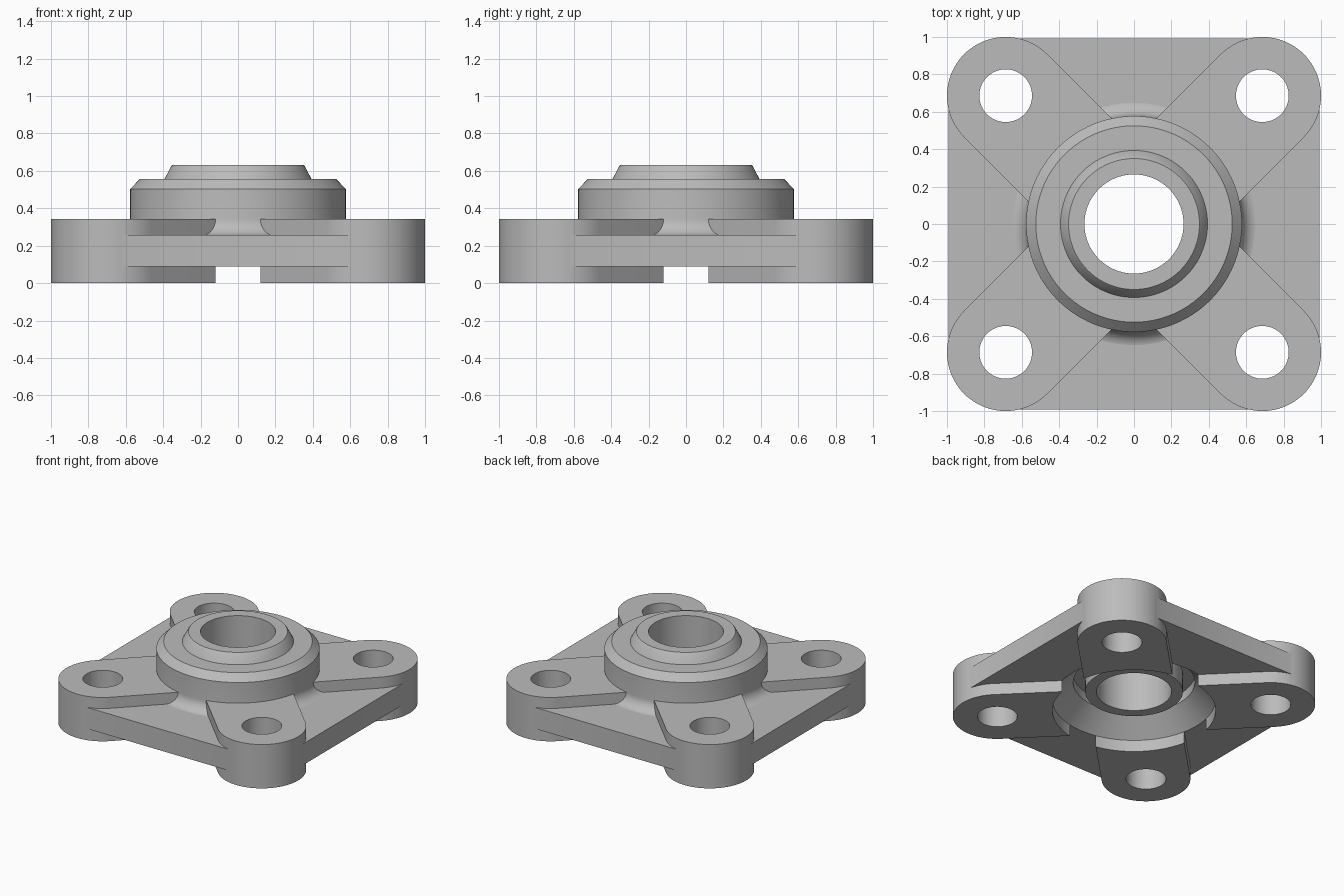
import bpy, bmesh
from math import sin, cos, pi, radians

if "Cube" in bpy.data.objects:
    bpy.data.objects.remove(bpy.data.objects["Cube"])

# Shared dimensions
BOLT = 0.686          # bolt centre offset on x and y
BOSS_R = 0.314        # rounded arm end
HUB_R = 0.577
TOP = 0.342           # arm height
CORNERS = [radians(a) for a in (45, 135, 225, 315)]

gray = bpy.data.materials.new("cast_gray")
gray.use_nodes = True
gray.diffuse_color = (0.5, 0.5, 0.5, 1)
gray.node_tree.nodes["Principled BSDF"].inputs["Base Color"].default_value = (0.5, 0.5, 0.5, 1)


def arc(cx, cy, r, start, end, n):
    return [(cx + r * cos(start + (end - start) * i / n),
             cy + r * sin(start + (end - start) * i / n)) for i in range(n + 1)]


def prism(bm, outline, z0, z1):
    """Extrude a closed outline between two heights."""
    face = bm.faces.new([bm.verts.new((x, y, z0)) for x, y in outline])
    out = bmesh.ops.extrude_face_region(bm, geom=[face])["geom"]
    verts = [v for v in out if isinstance(v, bmesh.types.BMVert)]
    bmesh.ops.translate(bm, verts=verts, vec=(0, 0, z1 - z0))


def revolve(bm, profile, steps=128):
    """Spin a closed (radius, height) profile about z."""
    rings = [[bm.verts.new((r * cos(2 * pi * i / steps), r * sin(2 * pi * i / steps), z))
              for r, z in profile] for i in range(steps)]
    n = len(profile)
    for i in range(steps):
        a, b = rings[i], rings[(i + 1) % steps]
        for j in range(n):
            k = (j + 1) % n
            bm.faces.new((a[j], b[j], b[k], a[k]))


def finish(bm, name):
    bmesh.ops.recalc_face_normals(bm, faces=bm.faces[:])
    mesh = bpy.data.meshes.new(name)
    bm.to_mesh(mesh)
    bm.free()
    obj = bpy.data.objects.new(name, mesh)
    mesh.materials.append(gray)
    bpy.context.collection.objects.link(obj)
    return obj


def activate(obj):
    bpy.ops.object.select_all(action='DESELECT')
    obj.select_set(True)
    bpy.context.view_layer.objects.active = obj


def combine(obj, other, operation):
    """Apply a boolean and discard the helper."""
    activate(obj)
    mod = obj.modifiers.new(operation, 'BOOLEAN')
    mod.object, mod.operation, mod.solver = other, operation, 'EXACT'
    bpy.ops.object.modifier_apply(modifier=mod.name)
    bpy.data.objects.remove(other)


def smooth(obj):
    activate(obj)
    bpy.ops.object.shade_smooth_by_angle(angle=radians(25))


# Square web plate with rounded corners, slightly inside the arm ends
bm = bmesh.new()
outline = []
for a in CORNERS:
    s = BOLT * 2 ** 0.5
    outline += arc(s * cos(a), s * sin(a), BOSS_R - 0.008, a - pi / 4, a + pi / 4, 16)
prism(bm, outline, 0.09, 0.256)
flange = finish(bm, "flange")

# Four diagonal arms with round ends
bm = bmesh.new()
for a in CORNERS:
    s, inner = BOLT * 2 ** 0.5, 0.45
    shape = arc(s, 0, BOSS_R, -pi / 2, pi / 2, 48) + [(inner, BOSS_R), (inner, -BOSS_R)]
    prism(bm, [(x * cos(a) - y * sin(a), x * sin(a) + y * cos(a)) for x, y in shape], 0, TOP)
combine(flange, finish(bm, "arms"), 'UNION')

# Hub opening and bolt holes
bm = bmesh.new()
prism(bm, arc(0, 0, HUB_R - 0.0005, 0, 2 * pi, 128)[:-1], -0.1, 0.8)
for a in CORNERS:
    s = BOLT * 2 ** 0.5
    prism(bm, arc(s * cos(a), s * sin(a), 0.141, 0, 2 * pi, 64)[:-1], -0.1, 0.8)
combine(flange, finish(bm, "hole_cutter"), 'DIFFERENCE')
smooth(flange)

# Bearing hub: conical recess below, fillet onto the web, bevelled housing on top
fillet = arc(HUB_R + 0.088, TOP, 0.088, 1.5 * pi, pi, 10)
bm = bmesh.new()
revolve(bm, [(HUB_R, 0.09), (HUB_R, 0.24), (HUB_R + 0.088, 0.24)] + fillet + [
    (HUB_R, 0.503), (0.525, 0.556), (0.38, 0.556), (0.38, 0.30), (0.43, 0.30), (0.43, 0.23)])
smooth(finish(bm, "bearing_housing"))

# Inner sleeve with tapered collar and through bore
bm = bmesh.new()
revolve(bm, [(0.265, 0.155), (0.345, 0.155), (0.345, 0.30), (0.385, 0.30),
             (0.393, 0.556), (0.357, 0.625), (0.35, 0.632), (0.265, 0.632)])
smooth(finish(bm, "inner_sleeve"))
